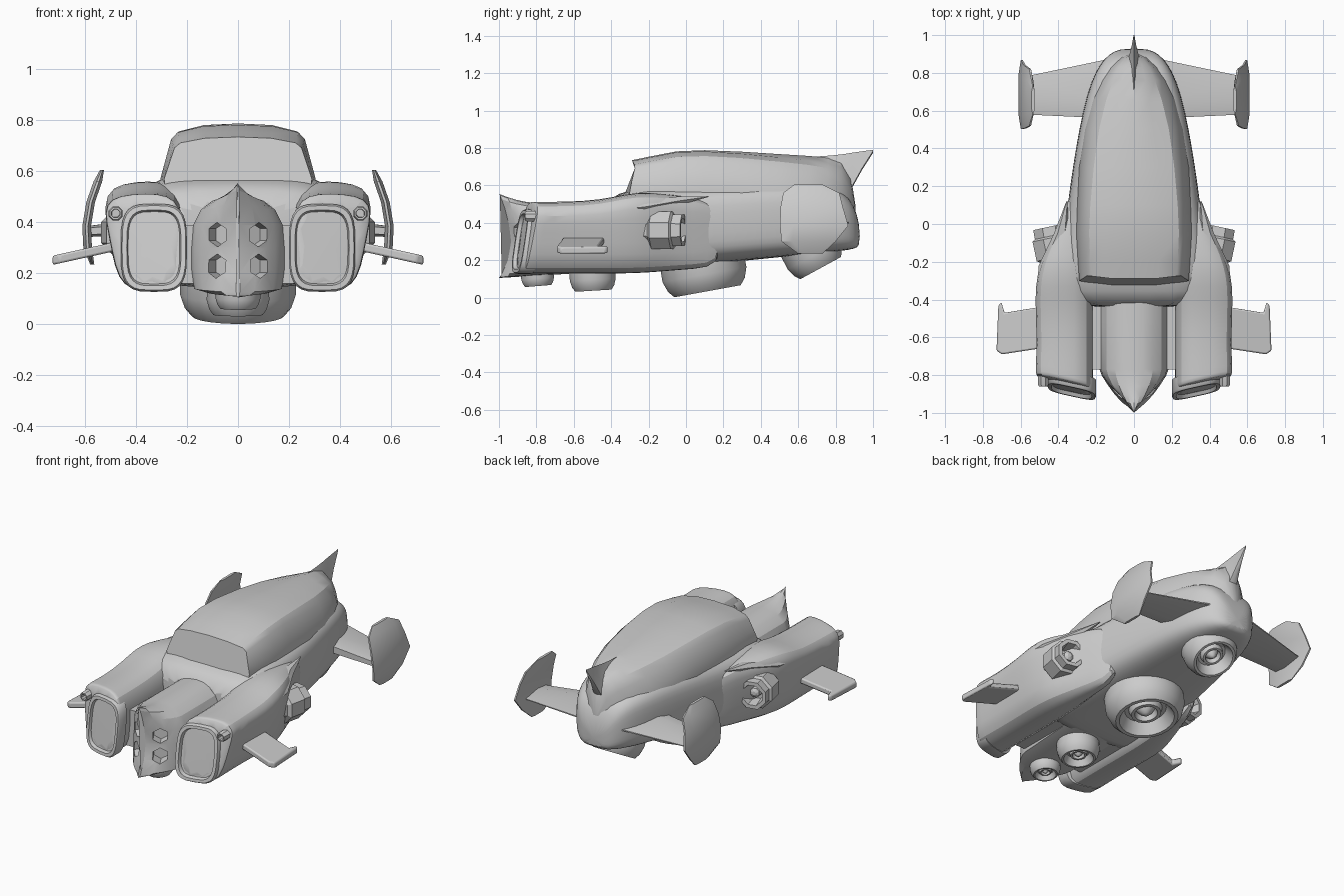
import bpy, bmesh, math
from mathutils import Matrix, Vector

if "Cube" in bpy.data.objects:
    bpy.data.objects.remove(bpy.data.objects["Cube"])

def smooth(ob, angle):
    bpy.ops.object.select_all(action='DESELECT')
    ob.select_set(True)
    bpy.context.view_layer.objects.active = ob
    bpy.ops.object.shade_smooth_by_angle(angle=math.radians(angle))

def make(name, rings, mirror=False, subsurf=0, angle=35, bevel=0):
    """Skin a list of closed rings into a capped object."""
    bm = bmesh.new()
    vs = [[bm.verts.new(p) for p in r] for r in rings]
    n = len(vs[0])
    for a, b in zip(vs, vs[1:]):
        for i in range(n):
            bm.faces.new((a[i], a[(i + 1) % n], b[(i + 1) % n], b[i]))
    bm.faces.new(vs[0])
    bm.faces.new(vs[-1])
    bmesh.ops.remove_doubles(bm, verts=bm.verts, dist=1e-5)
    bmesh.ops.recalc_face_normals(bm, faces=bm.faces)
    me = bpy.data.meshes.new(name)
    bm.to_mesh(me)
    bm.free()
    ob = bpy.data.objects.new(name, me)
    bpy.context.collection.objects.link(ob)
    smooth(ob, angle)
    if bevel:
        m = ob.modifiers.new("bevel", 'BEVEL')
        m.width, m.segments = bevel, 2
    if subsurf:
        m = ob.modifiers.new("subsurf", 'SUBSURF')
        m.levels = m.render_levels = subsurf
    if mirror:
        m = ob.modifiers.new("mirror", 'MIRROR')
        m.use_mirror_merge = False
    return ob

def sym(half):
    """Close a half profile that starts and ends on x = 0."""
    return half + [(-x, z) for x, z in half[-2:0:-1]]

def superellipse(w, zb, zt, e, n=24):
    pts = []
    for i in range(n):
        a = 2 * math.pi * i / n
        c, s = math.cos(a), math.sin(a)
        pts.append((w * math.copysign(abs(c) ** e, c),
                    (zb + zt) / 2 + (zt - zb) / 2 * math.copysign(abs(s) ** e, s)))
    return pts

def lathe(name, prof, loc, rot=(0, 0, 0), n=24, mirror=False, angle=35):
    """Spin (radius, height) pairs about local z, then place."""
    M = Matrix.Translation(loc)
    for ang, ax in zip(rot, 'XYZ'):
        M = M @ Matrix.Rotation(ang, 4, ax)
    rings = [[M @ Vector((r * math.cos(2 * math.pi * (i + .5) / n),
                          r * math.sin(2 * math.pi * (i + .5) / n), h))
              for i in range(n)] for r, h in prof]
    return make(name, rings, mirror, angle=angle)

# Main hull
hull = [(-.45, .30, .14, .50), (-.37, .39, .14, .56), (-.2, .40, .15, .60), (0, .365, .165, .60),
        (.2, .34, .185, .61), (.4, .31, .205, .62), (.6, .272, .225, .62), (.75, .23, .24, .60),
        (.84, .185, .25, .57), (.90, .135, .26, .50), (.93, .07, .275, .38)]
make("hull", [[(x, y, z) for x, z in superellipse(w, b, t, .52)] for y, w, b, t in hull], subsurf=1)

# Cabin with raked windscreen, rounding into the tail (f = roundness)
cabin = [(-.36, .29, .735, .57, 0), (-.19, .297, .755, .57, 0), (-.05, .305, .782, .57, 0),
         (.1, .30, .788, .57, .05), (.3, .29, .78, .56, .25), (.5, .268, .767, .53, .5), (.66, .23, .757, .5, .8),
         (.76, .185, .748, .47, 1), (.83, .135, .725, .45, 1), (.88, .075, .66, .43, 1), (.905, .02, .5, .42, 1)]
rings = []
for k, (y, w, zt, zb, f) in enumerate(cabin):
    rake = max(0, 1 - k)
    h = zt - zb
    prof = sym([(0, zt), ((.45 - .12 * f) * w, zt - .005 - .025 * f), ((.78 - .18 * f) * w, zb + (.86 - .06 * f) * h),
                ((.86 - .08 * f) * w, zb + (.74 - .14 * f) * h), ((.94 - .02 * f) * w, zb + .32 * h),
                (w, zb), (w * .95, zb - .1), (0, zb - .1)])
    rings.append([(x, y + rake * (.07 * max(0, z - .57) / .16 + .06 * (abs(x) / w) ** 4), z) for x, z in prof])
make("cabin", rings, angle=30)

# Tail spike
spike = [(.68, .1, .5, .753), (.78, .07, .53, .76), (.85, .045, .55, .768), (.89, .026, .6, .775),
         (.94, .013, .69, .782), (1.0, .002, .784, .79)]
make("tail_spike", [[(x, y, z) for x, z in sym([(0, t), (w * .3, b + (t - b) * .7), (w, b), (0, b - .01)])]
                    for y, w, b, t in spike], angle=50)

# Nose pod with beaked, concave front
arch = sym([(0, .505), (.05, .50), (.1, .485), (.145, .45), (.175, .39), (.182, .3), (.182, .2),
            (.172, .125), (.12, .11), (0, .105)])
rings = []
for y, s in [(-.2, 1), (-.5, 1), (-.77, 1), (-.81, .94), (-.86, .8), (-.91, .6), (-.955, .38), (-1.0, .04)]:
    t = max(0, (-y - .77) / .23)
    rings.append([(x * s, y + t * .065 * math.sin(math.pi * min(1, max(0, (z - .105) / .4))) ** .8,
                   z + .05 * t * t * max(0, (z - .4) / .105) + (.06 * (y + 1) if z < .21 else 0)) for x, z in arch])
nose = make("nose", rings, angle=30)

# Recessed nose windows, cut and then re-shaded
cutters = []
for k, z in enumerate((.352, .228)):
    cut = lathe(f"window_cutter_{k}", [(.048, -.05), (.048, .12)], (.075, -.885, z),
                (math.pi / 2, math.radians(30), 0), 6, mirror=True)
    cut.hide_render = True
    m = nose.modifiers.new("window", 'BOOLEAN')
    m.operation, m.solver, m.object = 'DIFFERENCE', 'EXACT', cut
    cutters.append(cut)
bpy.context.view_layer.objects.active = nose
for m in list(nose.modifiers):
    bpy.ops.object.modifier_apply(modifier=m.name)
for cut in cutters:
    bpy.data.objects.remove(cut)
smooth(nose, 22)

# Bridge filling the slots between nose and side pods
make("nose_bridge", [[(-.25, y, .16), (.25, y, .16), (.25, y, .39), (-.25, y, .39)] for y in (-.77, -.3)])

# Side pods: slanted front, blending back into the hull
sec = [(.22, .17), (.27, .128), (.38, .128), (.45, .15), (.485, .22), (.51, .36), (.528, .44),
       (.505, .495), (.42, .512), (.31, .515), (.245, .49), (.212, .42)]
pod = [(-.872, .93, 0, 1), (-.862, .99, 0, 1), (-.83, 1, 0, 1), (-.65, .97, 0, .2), (-.45, 1, .01, 0), (-.33, 1, .04, 0),
       (-.22, .92, .055, 0), (-.1, .7, .055, 0), (.03, .47, .05, 0), (.2, .2, .03, 0)]
make("side_pod", [[(.27 + (x - .27) * s, y + k * (.22 * (x - .33) + .15 * (z - .3)),
                    .31 + (z - .31) * (1 - .25 * (1 - s)) + lift * (z > .4)) for x, z in sec]
                  for y, s, lift, k in pod], mirror=True, subsurf=1)

# Intake mouths: slanted lip and shallow recess
lip = []
for s, dy in [(1.0, .08), (1.0, .012), (.96, 0), (.86, 0), (.82, .02)]:
    ring = [(.33 + x * (s if s > .9 else s - .04), z)
            for x, z in superellipse(.13, .30 - .173 * s, .30 + .173 * s, .56, 28)]
    lip.append([(x, -.888 + dy + .22 * (x - .33) + .15 * (z - .3), z) for x, z in ring])
make("intake", lip, mirror=True)

# Guns beside the intakes
lathe("gun", [(.03, -.1), (.03, .03), (.025, .04), (.018, .04), (.016, 0)], (.48, -.82, .435),
      (math.pi / 2, 0, 0), 8, mirror=True)

# Pointed fairing over each side thruster
make("thruster_fairing", [[(cx + r * 1.1 * math.cos(i * math.pi / 3), y, cz + r * .8 * math.sin(i * math.pi / 3))
                           for i in range(6)]
                          for y, cx, cz, r in [(-.36, .46, .47, .05), (-.22, .455, .485, .045),
                                               (-.05, .385, .515, .035), (.12, .355, .54, .003)]], mirror=True)

# Octagonal side thrusters
lathe("side_thruster", [(.07, -.24), (.085, -.18), (.108, -.165), (.108, -.06), (.092, -.05), (.09, 0), (.066, 0),
                        (.054, -.08), (.035, -.08), (.03, -.04), (.012, -.03)],
      (.452, -.015, .36), (-math.pi / 2, math.radians(12), 0), 8, mirror=True, angle=20)

# Belly lift thrusters: bowl, inner ring and centre dome
for name, y, z, r, h, tilt in [("belly_thruster_main", .115, .034, .195, .14, .18),
                               ("belly_thruster_rear", .72, .158, .135, .12, .50),
                               ("belly_thruster_mid", -.495, .037, .105, .09, .06),
                               ("belly_thruster_front", -.79, .062, .075, .06, .08)]:
    lathe(name, [(r * 1.17, h * 1.3), (r * 1.18, h * .65), (r * 1.08, h * .25), (r * .93, 0), (r * .82, 0),
                 (r * .62, h * .5), (r * .5, h * .5), (r * .44, h * .25), (r * .34, h * .25), (r * .28, h * .5),
                 (r * .2, h * .35), (r * .1, h * .22), (.002, h * .18)], (0, y, z), (tilt, 0, 0), 24)

# Front winglets, drooping outward with hooked tips
plan = [(.44, -.43), (.685, -.47), (.702, -.415), (.718, -.43), (.728, -.67), (.70, -.69), (.44, -.65)]
make("front_winglet", [[(x, y, .31 - .22 * (x - .46) + d) for x, y in plan] for d in (-.018, .018)],
     mirror=True, bevel=.008)

# Rear wings
make("rear_wing", [[(x, y0, z - .6 * t), (x, y0, z + .6 * t), (x, y0 + .08, z + t), (x, y1, z + .1 * t),
                    (x, y1, z - .1 * t), (x, y0 + .08, z - t)]
                   for x, y0, y1, z, t in [(.15, .56, .87, .40, .04), (.58, .58, .78, .365, .022)]], mirror=True)

# Curved end plates
plate = [(.235, .572, .60, .73), (.30, .59, .51, .80), (.385, .594, .503, .868), (.48, .578, .505, .84),
         (.56, .55, .52, .82), (.605, .534, .58, .73)]
rings = []
for k, (z, x, a, b) in enumerate(plate):
    t = .008 if k in (0, 5) else .017
    c = (b - a) * .2
    rings.append([(x - .3 * t, a, z), (x + .3 * t, a, z), (x + t, a + c, z), (x + t, b - c, z),
                  (x + .3 * t, b, z), (x - .3 * t, b, z), (x - t, b - c, z), (x - t, a + c, z)])
make("wing_end_plate", rings, mirror=True, angle=25)
